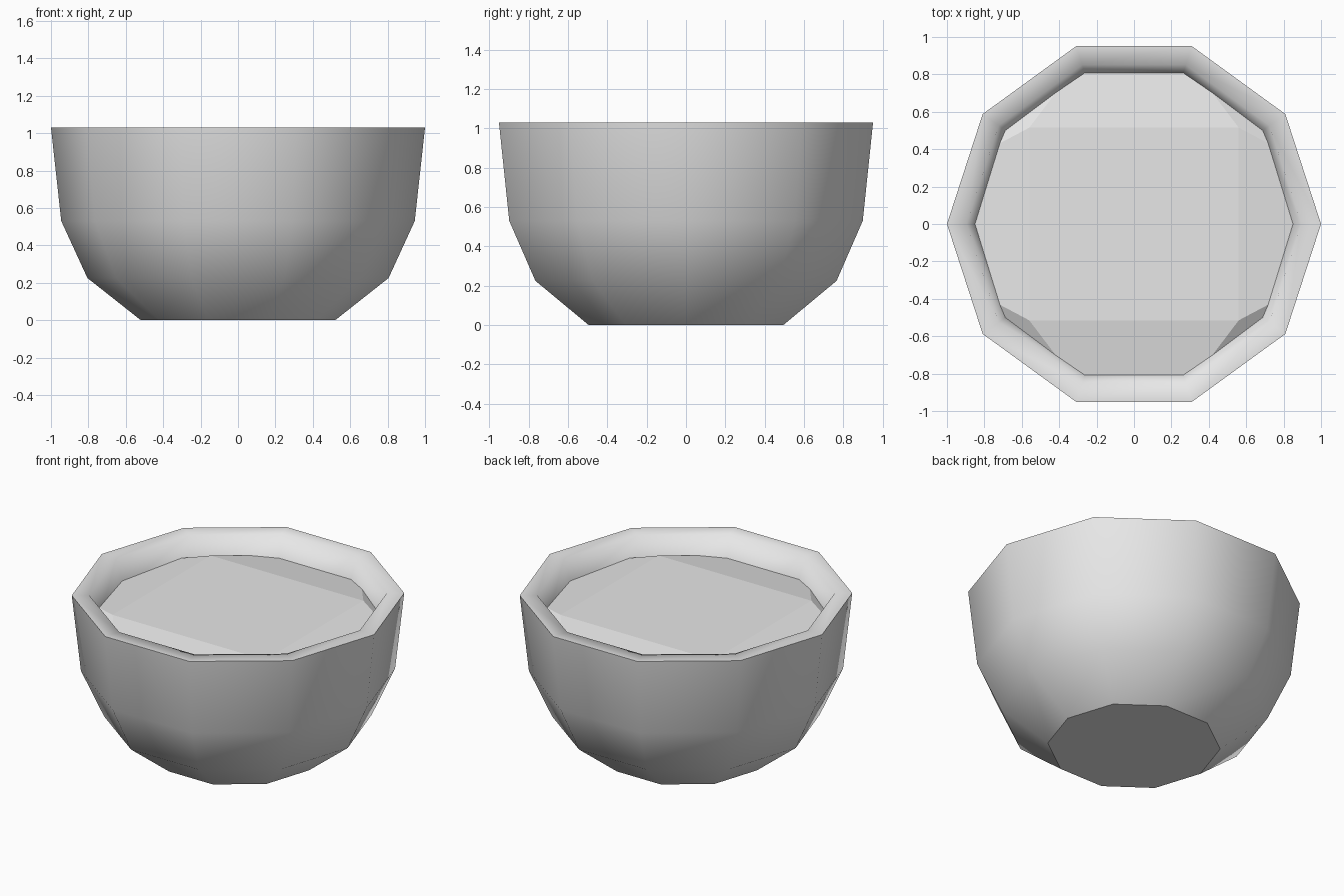
import bpy, bmesh, math
from mathutils import Vector

SIDES = 10

cube = bpy.data.objects.get("Cube")
if cube:
    bpy.data.objects.remove(cube, do_unlink=True)

# One shared pale grey
grey = bpy.data.materials.new("pale grey")
grey.use_nodes = True
colour = (0.8, 0.8, 0.8, 1)
grey.diffuse_color = colour
grey.node_tree.nodes["Principled BSDF"].inputs["Base Color"].default_value = colour


def lathe(profile):
    """Ten-sided solid from (radius, height) points, capped at both ends."""
    bm = bmesh.new()
    rings = []
    for r, z in profile:
        angles = [math.tau * k / SIDES for k in range(SIDES)]
        rings.append([bm.verts.new((r * math.cos(a), r * math.sin(a), z)) for a in angles])
    for low, high in zip(rings, rings[1:]):
        for k in range(SIDES):
            n = (k + 1) % SIDES
            bm.faces.new((low[k], low[n], high[n], high[k]))
    bm.faces.new(rings[0][::-1])
    bm.faces.new(rings[-1])
    return bm, rings


def add_object(name, bm):
    bmesh.ops.recalc_face_normals(bm, faces=bm.faces)
    mesh = bpy.data.meshes.new(name)
    bm.to_mesh(mesh)
    bm.free()
    mesh.materials.append(grey)
    obj = bpy.data.objects.new(name, mesh)
    bpy.context.collection.objects.link(obj)
    return obj


# Bowl: outer wall, flat rim, then inner wall down to the floor
outer = [(0.52, 0), (0.805, 0.225), (0.945, 0.53), (1.0, 1.03)]
inner = [(0.895, 1.03), (0.837, 0.85), (0.74, 0.45), (0.45, 0.15)]
bowl, rings = lathe(outer + inner)
for face in bowl.faces:
    face.smooth = True
for ring in (rings[0], rings[len(outer) - 1]):      # foot and outer lip stay crisp
    for k in range(SIDES):
        bowl.edges.get((ring[k], ring[(k + 1) % SIDES])).smooth = False
add_object("bowl", bowl)

# Filling: a plug following the inner wall, cut to a faceted, gently domed top
TOP, SLOPE = 0.94, 0.17
CORNER = (0.56, 0.515)
filling, _ = lathe([(0.84, 0.85), (0.898, 1.03)])
cuts = [((0, 0, 1), (0, 0, TOP))]
for s in (-1, 1):
    cuts.append(((s * SLOPE, 0, 1), (s * CORNER[0], 0, TOP)))
    cuts.append(((0, s * SLOPE, 1), (0, s * CORNER[1], TOP)))
    for t in (-1, 1):
        cuts.append(((s * 2.56 * SLOPE, t * 2.94 * SLOPE, 1),
                     (s * CORNER[0], t * CORNER[1], TOP)))
for normal, point in cuts:
    cut = bmesh.ops.bisect_plane(
        filling, geom=filling.verts[:] + filling.edges[:] + filling.faces[:], dist=1e-5,
        plane_co=Vector(point), plane_no=Vector(normal), clear_outer=True)
    rim = [e for e in filling.edges if e.is_boundary]
    bmesh.ops.holes_fill(filling, edges=rim, sides=0)
add_object("filling", filling)
